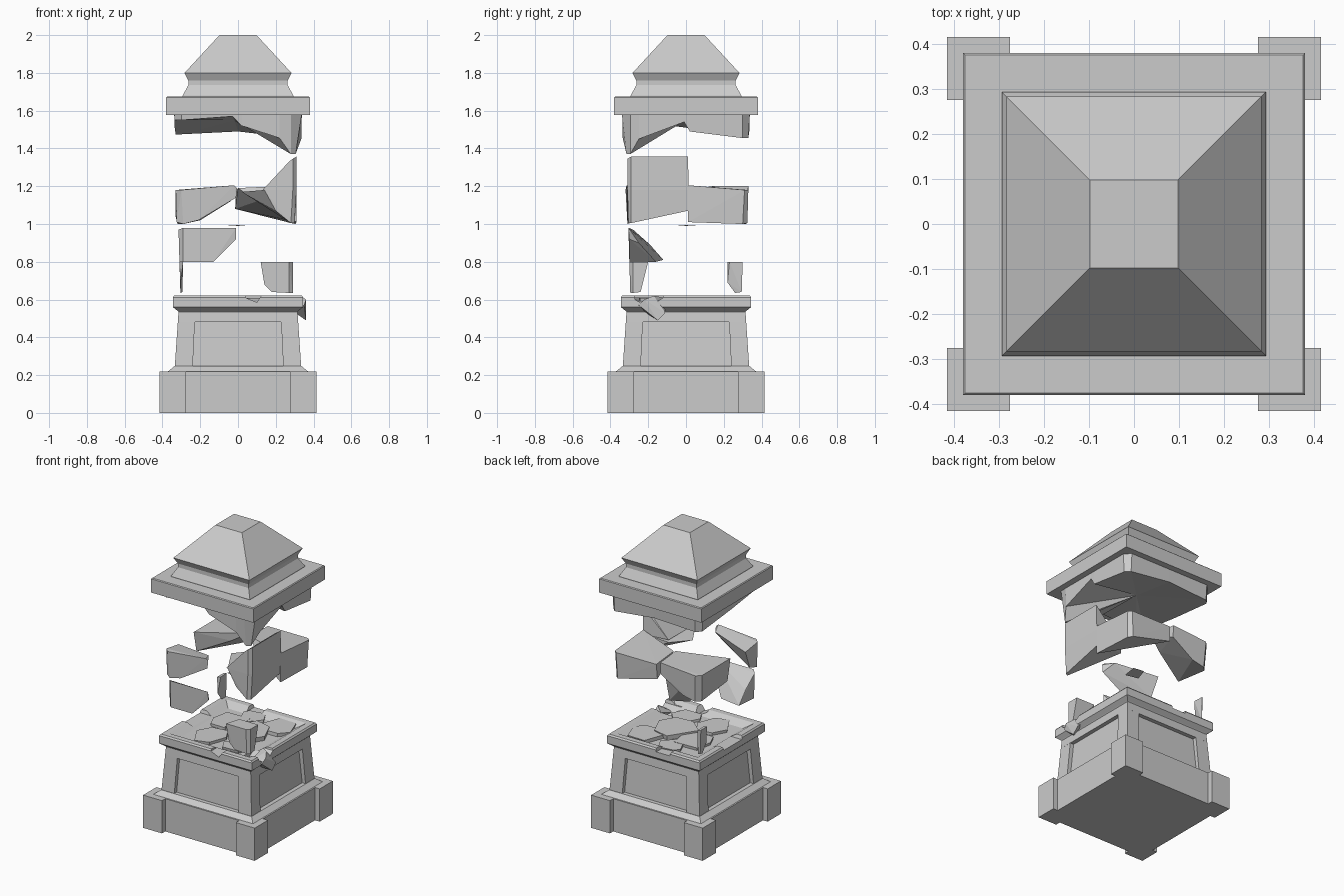
import bpy, bmesh, math, random
from mathutils import Vector

random.seed(4)


def finish(name, bm):
    bmesh.ops.recalc_face_normals(bm, faces=bm.faces)
    me = bpy.data.meshes.new(name)
    bm.to_mesh(me)
    bm.free()
    ob = bpy.data.objects.new(name, me)
    bpy.context.collection.objects.link(ob)
    return ob


def loft(name, profile):
    """Stack of square sections given as (half width, z)."""
    bm = bmesh.new()
    rings = [[bm.verts.new((sx * h, sy * h, z)) for sx, sy in ((-1, -1), (1, -1), (1, 1), (-1, 1))]
             for h, z in profile]
    for a, b in zip(rings, rings[1:]):
        for i in range(4):
            j = (i + 1) % 4
            bm.faces.new((a[i], a[j], b[j], b[i]))
    bm.faces.new(rings[0])
    bm.faces.new(rings[-1])
    return finish(name, bm)


def hull(name, pts):
    """Flat-faced stone chunk around a few points."""
    bm = bmesh.new()
    for p in pts:
        bm.verts.new(p)
    res = bmesh.ops.convex_hull(bm, input=bm.verts)
    junk = [v for v in set(res["geom_interior"]) | set(res["geom_unused"]) if isinstance(v, bmesh.types.BMVert)]
    bmesh.ops.delete(bm, geom=junk, context='VERTS')
    bmesh.ops.dissolve_limit(bm, angle_limit=0.02, verts=bm.verts, edges=bm.edges)
    return finish(name, bm)


def block(name, x0, x1, y0, y1, z0, z1):
    return hull(name, [(x, y, z) for x in (x0, x1) for y in (y0, y1) for z in (z0, z1)])


def bite(target, pts):
    cutter = hull("cutter", pts)
    cutter.hide_render = True
    mod = target.modifiers.new("bite", 'BOOLEAN')
    mod.object, mod.operation, mod.solver = cutter, 'DIFFERENCE', 'EXACT'
    bpy.context.view_layer.objects.active = target
    bpy.ops.object.modifier_apply(modifier=mod.name)
    bpy.data.objects.remove(cutter)


# plinth, corner feet and sloped skirt
loft("plinth", [(.38, 0), (.38, .22), (.37, .22), (.337, .247)])
for sx in (-1, 1):
    for sy in (-1, 1):
        block("plinth_corner", sx * .275, sx * .415, sy * .275, sy * .415, 0, .22)

# tapered pedestal body with recessed panels between corner posts
loft("pedestal_core", [(.31, .24), (.287, .54)])
for sx in (-1, 1):
    for sy in (-1, 1):
        hull("corner_post", [(sx * a, sy * b, z) for z, o, i in ((.24, .335, .24), (.535, .315, .226))
                             for a in (o, i) for b in (o, i)])
loft("pedestal_top_rail", [(.319, .48), (.315, .535)])

# broken ledge
ledge = loft("pedestal_ledge", [(.31, .53), (.32, .54), (.345, .56), (.345, .612), (.337, .622), (.30, .622),
                                (.25, .592)])
bite(ledge, [(x, y, z) for x in (.22, .5) for y, z in ((-.29, .7), (-.27, .60), (-.2, .56), (-.12, .61), (-.1, .7))])
bite(ledge, [(x, y, z) for y in (-.5, -.2) for x, z in ((.03, .7), (.04, .61), (.1, .585), (.13, .63), (.13, .7))])
bite(ledge, [(x, y, z) for x in (-.5, -.24) for y, z in ((-.14, .7), (-.1, .60), (.09, .6), (.12, .7))])
bite(ledge, [(x, y, z) for y in (.24, .5) for x, z in ((-.15, .7), (-.12, .6), (-.02, .6), (0, .7))])

# loosened ledge chunk on the right side
hull("ledge_chunk", [(.26, -.26, .56), (.35, -.25, .57), (.36, -.15, .49), (.36, -.11, .53),
                     (.33, -.17, .62), (.27, -.12, .61), (.36, -.22, .60)])

# flat shards lying on the broken top
for k, (cx, cy, r, z) in enumerate([(.07, .02, .15, .612), (-.12, .08, .12, .600), (-.1, -.15, .12, .600),
                                    (.12, -.18, .10, .598), (.17, .18, .12, .605), (-.05, .22, .09, .598)]):
    pts = []
    for i in range(6):
        a = i * math.tau / 6 + random.uniform(-.3, .3)
        q = r * random.uniform(.85, 1.1)
        x, y = cx + q * math.cos(a), cy + q * math.sin(a)
        pts += [(x, y, z + .01), (x * .97, y * .97, z - .03)]
    hull("top_shard", pts)

# lower floating fragments
hull("lower_front_right_fragment", [(.12, -.30, .80), (.27, -.30, .80), (.29, -.28, .80), (.29, -.20, .80),
                                    (.29, -.24, .64), (.29, -.28, .635), (.27, -.295, .635), (.18, -.295, .64),
                                    (.14, -.295, .68), (.15, -.20, .80)])
hull("lower_back_left_fragment", [(-.31, .22, .80), (-.31, .285, .80), (-.295, .30, .80), (-.29, .23, .80),
                                  (-.305, .22, .69), (-.305, .26, .635), (-.305, .285, .64), (-.295, .295, .64)])
hull("middle_front_left_fragment", [(-.29, -.305, .98), (-.315, -.28, .97), (-.01, -.305, .98), (-.01, -.30, .92),
                                    (-.13, -.30, .80), (-.29, -.30, .80), (-.31, -.28, .80), (-.31, -.12, .81),
                                    (-.15, -.16, .80), (-.31, -.19, .89), (-.04, -.25, .90)])
hull("center_sliver", [(-.06, -.03, .99), (.03, -.05, .99), (.045, .05, .99), (-.03, .06, .99), (0, 0, .994)])

# upper floating fragments
hull("upper_front_left_fragment", [(-.30, -.32, 1.18), (-.33, -.29, 1.18), (-.02, -.315, 1.205), (-.005, -.31, 1.19),
                                   (-.01, -.31, 1.14), (-.21, -.31, 1.02), (-.29, -.31, 1.0), (-.325, -.29, 1.01),
                                   (-.33, -.16, 1.16), (-.32, -.22, 1.03), (-.05, -.24, 1.19)])
hull("upper_back_left_fragment", [(-.33, 0, 1.18), (-.33, .30, 1.18), (-.30, .33, 1.18), (-.04, .33, 1.20),
                                  (-.02, .14, 1.20), (-.33, .03, 1.04), (-.32, .29, 1.0), (-.29, .32, 1.0),
                                  (-.2, .32, 1.02), (-.04, .325, 1.12), (-.12, .1, 1.14)])
hull("upper_back_right_fragment", [(.31, .01, 1.205), (.31, .31, 1.18), (.29, .33, 1.18), (-.01, .33, 1.18),
                                   (0, .13, 1.19), (.31, .01, 1.01), (.305, .30, 1.0), (.28, .325, 1.005),
                                   (-.015, .325, 1.08), (.1, .06, 1.12)])
hull("right_fragment_lower", [(.14, -.31, 1.18), (.29, -.31, 1.18), (.31, -.29, 1.18), (.31, .01, 1.18),
                              (.30, -.29, 1.005), (.28, -.305, 1.005), (.305, .01, 1.07), (.2, -.305, 1.07),
                              (.02, -.10, 1.17), (.12, .01, 1.17)])
hull("right_fragment_upper", [(.29, -.31, 1.345), (.31, -.29, 1.357), (.31, .01, 1.357), (.27, 0, 1.33),
                              (.27, -.31, 1.33), (.13, -.31, 1.18), (.29, -.31, 1.18), (.31, -.29, 1.18),
                              (.31, .015, 1.18), (.13, 0, 1.18)])

# jagged shaft stub hanging below the cap
rim = [(-.30, -.335, 1.55), (-.03, -.335, 1.57), (.02, -.335, 1.52), (.22, -.335, 1.455), (.28, -.315, 1.37),
       (.305, -.295, 1.37), (.335, -.25, 1.45), (.335, -.01, 1.54), (.335, .02, 1.49), (.33, .30, 1.455),
       (.30, .33, 1.455), (0, .335, 1.49), (-.30, .33, 1.475), (-.33, .30, 1.475), (-.335, 0, 1.51),
       (-.335, -.30, 1.55)]
bm = bmesh.new()
low = [bm.verts.new(p) for p in rim]
top = []
for x, y, z in rim:
    k = .31 if abs(x) > .26 and abs(y) > .26 else .338
    sx, sy = math.copysign(1, x), math.copysign(1, y)
    tx, ty = (x, sy * .338) if abs(y) > abs(x) else (sx * .338, y)
    top.append(bm.verts.new((tx, ty, 1.585)))
mid = bm.verts.new((-.02, 0, 1.55))
for i in range(len(rim)):
    j = (i + 1) % len(rim)
    bm.faces.new((low[i], low[j], top[j], top[i]))
    bm.faces.new((low[j], low[i], mid))
bm.faces.new(top)
finish("shaft_stub", bm)

# cap slab, flared neck and truncated pyramid
loft("cap_slab", [(.38, 1.578), (.38, 1.67), (.375, 1.675)])
loft("cap_roof", [(.293, 1.67), (.293, 1.68), (.263, 1.735), (.263, 1.76), (.283, 1.80), (.098, 2.0)])
